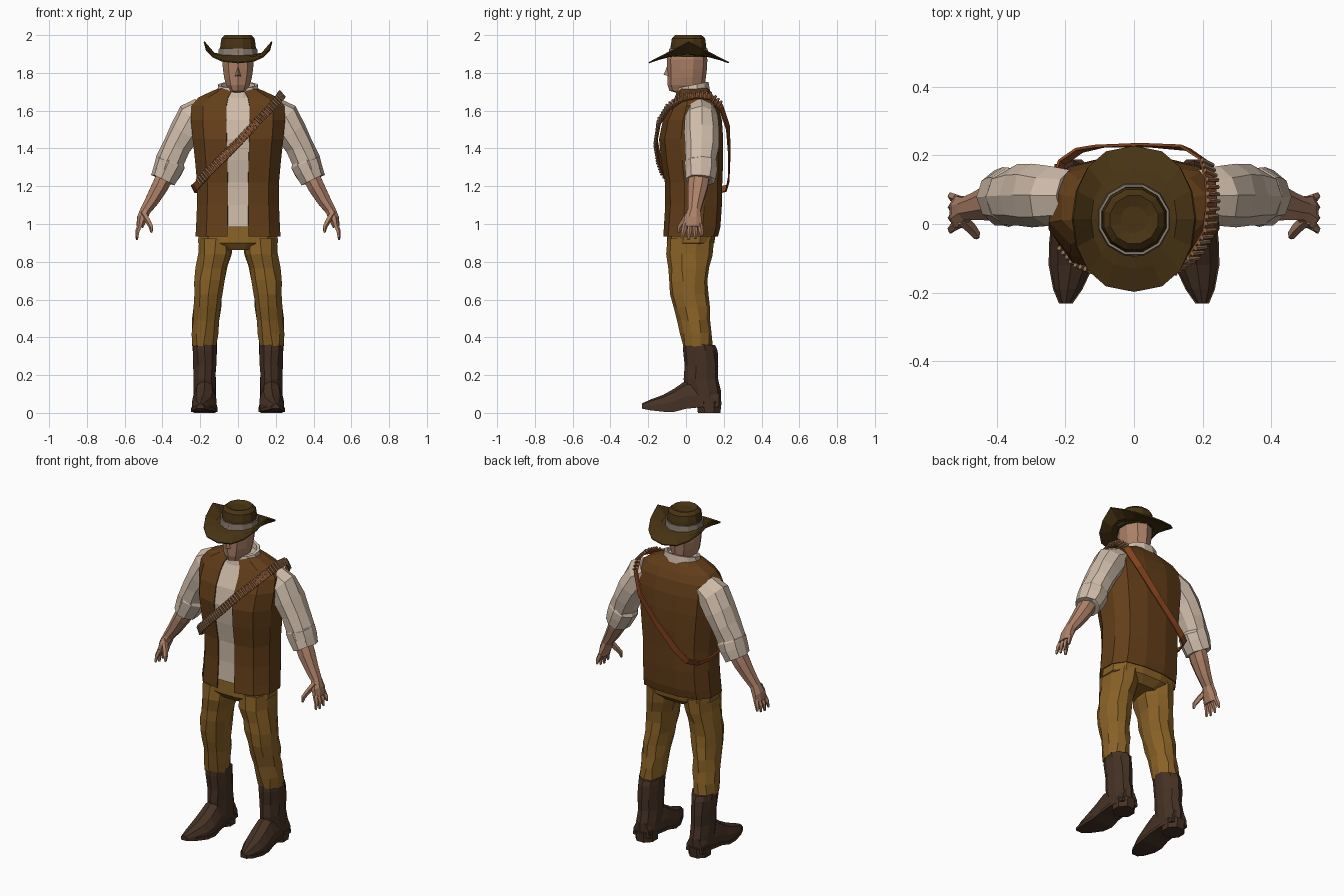
import bpy, bmesh, math, random
from mathutils import Vector, Matrix

if "Cube" in bpy.data.objects:
    bpy.data.objects.remove(bpy.data.objects["Cube"])

random.seed(4)
COL = {
    "hat": (.065, .034, .007), "band": (.26, .21, .17), "skin": (.42, .22, .14),
    "shirt": (.62, .50, .40), "vest": (.125, .048, .010), "trousers": (.25, .12, .02),
    "boots": (.06, .031, .018), "leather": (.25, .06, .014), "brass": (.30, .17, .09),
}


def material(key):
    m = bpy.data.materials.get(key)
    if not m:
        m = bpy.data.materials.new(key)
        m.diffuse_color = (*COL[key], 1)
        m.use_nodes = True
        m.node_tree.nodes["Principled BSDF"].inputs["Base Color"].default_value = m.diffuse_color
    return m


def finish(name, bm, key, mirror=False, thick=0):
    bmesh.ops.recalc_face_normals(bm, faces=bm.faces[:])
    me = bpy.data.meshes.new(name)
    bm.to_mesh(me)
    bm.free()
    me.materials.append(material(key))
    ob = bpy.data.objects.new(name, me)
    bpy.context.collection.objects.link(ob)
    if thick:
        s = ob.modifiers.new("thickness", "SOLIDIFY")
        s.thickness, s.offset = thick, -1
    if mirror:
        ob.modifiers.new("mirror", "MIRROR").use_mirror_merge = False
    return ob


def loft(name, rings, key, caps=True, mirror=False, skip=(), closed=False, thick=0, jitter=0):
    """Skin a list of equal-length point rings."""
    bm = bmesh.new()
    def vert(p):
        return bm.verts.new([c + random.uniform(-jitter, jitter) for c in p])
    rows = [[vert(p) for p in r] for r in rings]
    n = len(rows[0])
    pairs = list(zip(rows, rows[1:])) + ([(rows[-1], rows[0])] if closed else [])
    for a, b in pairs:
        for j in range(n):
            if j not in skip:
                k = (j + 1) % n
                bm.faces.new((a[j], a[k], b[k], b[j]))
    if caps and not closed:
        bm.faces.new(rows[0])
        bm.faces.new(rows[-1])
    return finish(name, bm, key, mirror, thick)


def oval(z, cx, yf, yb, rx, n=10, tilt=0):
    """Horizontal oval between front yf and back yb; tilt raises the back."""
    cy, ry = (yf + yb) / 2, (yb - yf) / 2
    out = []
    for i in range(n):
        a = 2 * math.pi * (i + .5) / n
        y = cy + ry * math.sin(a)
        out.append((cx + rx * math.cos(a), y, z + tilt * (y - .03)))
    return out


def tube(name, path, key, n=8, mirror=True, jitter=0):
    """Limb along a path of (x, y, z, radius across, radius in depth)."""
    rings = []
    for i, (x, y, z, ra, rd) in enumerate(path):
        p0, p1 = path[max(i - 1, 0)], path[min(i + 1, len(path) - 1)]
        t = (Vector(p1[:3]) - Vector(p0[:3])).normalized()
        u = Vector((0, 1, 0)).cross(t).normalized()
        v = t.cross(u)
        rings.append([Vector((x, y, z)) + u * ra * math.cos(a) + v * rd * math.sin(a)
                      for a in (2 * math.pi * (k + .5) / n for k in range(n))])
    return loft(name, rings, key, mirror=mirror, jitter=jitter)


# Torso: shared cross-section, open-fronted vest over a shirt
HALF = [(.25, -1), (.75, -.82), (1, -.32), (1, .38), (.78, .84), (.3, 1)]
SECTION = HALF + [(-x, y) for x, y in reversed(HALF)]


def torso(rows, inset=0):
    return [[(sx * (rx - inset), (yf + yb) / 2 + sy * ((yb - yf) / 2 - inset), z)
             for sx, sy in SECTION] for z, rx, yf, yb in rows]


TORSO = [(.985, .222, -.117, .182), (1.1, .217, -.11, .19), (1.22, .217, -.112, .192),
         (1.34, .228, -.132, .197), (1.45, .24, -.143, .197), (1.55, .249, -.122, .19),
         (1.625, .246, -.083, .172), (1.67, .21, -.06, .15), (1.705, .135, -.045, .128),
         (1.722, .09, -.035, .115)]
loft("vest", torso([(.935, .225, -.12, .17)] + TORSO), "vest", caps=False, skip=(11,), thick=.005)
loft("shirt_body", torso(TORSO, .007), "shirt")

# Shirt collar, higher at the back
loft("shirt_collar", [oval(1.685, 0, -.06, .13, .115, 12, .2), oval(1.735, 0, -.05, .122, .108, 12, .2),
                      oval(1.735, 0, -.035, .108, .09, 12, .2), oval(1.685, 0, -.03, .1, .08, 12, .2)],
     "shirt", closed=True)

# Head and nose
loft("head", [oval(z, 0, f, b, r, 10) for z, f, b, r in [
    (1.64, -.03, .1, .074), (1.692, -.04, .1, .066), (1.705, -.088, .1, .05), (1.735, -.097, .1, .066),
    (1.775, -.098, .105, .077), (1.82, -.1, .111, .084), (1.87, -.102, .113, .088), (1.92, -.09, .105, .08)]],
     "skin")
bm = bmesh.new()
nose = [bm.verts.new(p) for p in [(0, -.095, 1.85), (-.02, -.085, 1.78), (.02, -.085, 1.78), (0, -.118, 1.79)]]
for f in ((0, 1, 3), (0, 3, 2), (1, 2, 3), (0, 2, 1)):
    bm.faces.new([nose[i] for i in f])
finish("nose", bm, "skin")

# Hat: brim curled up at the sides, dented crown, band
def brim_ring(rx, ry, z, lift, n=16):
    out = []
    for i in range(n):
        c, s = math.cos(2 * math.pi * i / n), math.sin(2 * math.pi * i / n)
        out.append((rx * math.copysign(abs(c) ** .8, c), .015 + ry * s, z + lift * (1 - abs(s))))
    return out


loft("hat_brim", [brim_ring(.08, .08, 1.9, 0), brim_ring(.125, .145, 1.884, .022),
                  brim_ring(.177, .213, 1.857, .11)], "hat", caps=False, thick=.007)
loft("hat_crown", [oval(z, 0, .013 - r, .013 + r, r, 12) for z, r in
                   [(1.885, .1), (1.945, .097), (1.982, .091), (2.0, .072), (1.99, .04)]], "hat")
loft("hat_band", [oval(z, 0, .013 - r, .013 + r, r, 12) for z, r in
                  [(1.893, .108), (1.93, .105), (1.93, .095), (1.893, .095)]], "band", closed=True)

# Sleeves with rolled cuffs
tube("sleeve", [(.18, .08, 1.6, .075, .08), (.235, .08, 1.555, .098, .09), (.285, .083, 1.485, .086, .093),
                (.325, .083, 1.41, .077, .09), (.358, .08, 1.335, .074, .083), (.385, .077, 1.27, .066, .076)],
     "shirt", 9, jitter=.005)
tube("rolled_cuff", [(.348, .08, 1.342, .07, .078), (.356, .08, 1.325, .083, .087), (.372, .079, 1.285, .079, .086),
                     (.397, .077, 1.232, .068, .08), (.394, .077, 1.24, .055, .066)], "shirt", 9, jitter=.003)

# Forearms, palms, fingers, thumbs
tube("forearm_and_palm", [(.38, .072, 1.265, .05, .058), (.415, .062, 1.195, .047, .056),
                          (.455, .052, 1.125, .039, .044), (.49, .044, 1.072, .03, .036),
                          (.508, .036, 1.03, .029, .05), (.52, .034, .985, .02, .052)], "skin")
for i in range(4):
    y0, y1 = -.004 + .026 * i, -.022 + .036 * i
    tip = (.925, .916, .922, .938)[i]
    tube(f"finger_{i + 1}", [(.517, y0, 1.0, .014, .014), (.532, (y0 + y1) / 2, .96, .012, .013),
                             (.535, y1, tip, .006, .007)], "skin", 5)
tube("thumb", [(.503, .015, 1.06, .018, .02), (.475, -.012, 1.015, .015, .017),
               (.46, -.032, .985, .013, .014), (.457, -.038, .955, .006, .007)], "skin", 5)

# Trousers
loft("trouser_hips", torso([(.862, .13, -.07, .11), (.9, .212, -.102, .15), (1.0, .205, -.095, .165)]), "trousers")
LEG = [(.92, .02, .212, -.1, .148), (.84, .033, .217, -.105, .14), (.77, .055, .224, -.098, .128),
       (.7, .066, .232, -.092, .118), (.63, .078, .234, -.082, .116), (.56, .087, .238, -.062, .125),
       (.49, .096, .243, -.046, .132), (.42, .105, .245, -.032, .138), (.355, .11, .247, -.02, .138)]
loft("trouser_leg", [oval(z, (a + b) / 2, f, k, (b - a) / 2, 10) for z, a, b, f, k in LEG],
     "trousers", mirror=True, jitter=.006)

# Boots: shaft, foot, sole, heel
loft("boot_shaft", [oval(z, .176, f, b, r, 10, t) for z, f, b, r, t in [
    (.375, -.014, .155, .067, -.15), (.33, -.016, .165, .065, 0), (.25, -.008, .172, .062, 0),
    (.18, -.012, .172, .061, 0), (.11, 0, .185, .061, 0), (.04, .01, .185, .06, 0)]],
     "boots", mirror=True, jitter=.003)
FOOT = [(.175, .05, .03, .12, .177), (.08, .058, .03, .17, .177), (0, .06, .022, .172, .177),
        (-.06, .065, .006, .13, .178), (-.12, .061, .006, .096, .183), (-.19, .038, .014, .07, .193),
        (-.232, .015, .022, .05, .199)]
ARCH = [(-1, 0), (1, 0), (1, .45), (.65, .85), (0, 1), (-.65, .85), (-1, .45)]
loft("boot_foot", [[(c + sx * w, y, zb + sz * (zt - zb)) for sx, sz in ARCH] for y, w, zb, zt, c in FOOT],
     "boots", mirror=True)
loft("boot_sole", [[(c + sx * (w + .005), y, zb + sz) for sx, sz in ((-1, 0), (1, 0), (1, .018), (-1, .018))]
                   for y, w, zb, zt, c in FOOT], "boots", mirror=True)
loft("boot_heel", [oval(0, .177, .058, .187, .062, 8), oval(.06, .177, .05, .194, .064, 8)], "boots", mirror=True)

# Bandolier: closed strap over the left shoulder
PATH = [Vector(p) for p in [
    (-.235, .04, 1.19), (-.222, -.035, 1.2), (-.2, -.07, 1.225), (-.16, -.115, 1.27), (-.1, -.138, 1.33),
    (0, -.156, 1.43), (.1, -.138, 1.54), (.175, -.09, 1.617), (.216, -.02, 1.665), (.226, .06, 1.682),
    (.222, .13, 1.672), (.205, .185, 1.62), (.15, .222, 1.51), (.03, .23, 1.37), (-.1, .227, 1.24),
    (-.16, .215, 1.19), (-.21, .18, 1.18), (-.236, .11, 1.185)]]
CENTRE = Vector((0, .03, 1.38))


def frame(p, t):
    n = p - CENTRE
    n.z *= .7
    n = (n - t * n.dot(t)).normalized()
    return n, t.cross(n)


rings = []
for i, p in enumerate(PATH):
    t = (PATH[(i + 1) % len(PATH)] - PATH[i - 1]).normalized()
    n, w = frame(p, t)
    rings.append([p + w * a + n * b for a, b in ((-.02, -.004), (.02, -.004), (.02, .004), (-.02, .004))])
loft("bandolier_strap", rings, "leather", closed=True)

# Cartridges evenly spaced along the front and shoulder of the strap
bm = bmesh.new()
step, carry = .021, 0
for a, b in zip(PATH[2:11], PATH[3:12]):
    t, length = (b - a).normalized(), (b - a).length
    while carry < length:
        p = a + t * carry
        n, w = frame(p, t)
        rot = Matrix((t, n, w)).transposed().to_4x4()
        bmesh.ops.create_cone(bm, cap_ends=True, segments=6, radius1=.0075, radius2=.006, depth=.046,
                              matrix=Matrix.Translation(p + n * .009) @ rot)
        carry += step
    carry -= length
finish("cartridges", bm, "brass")
